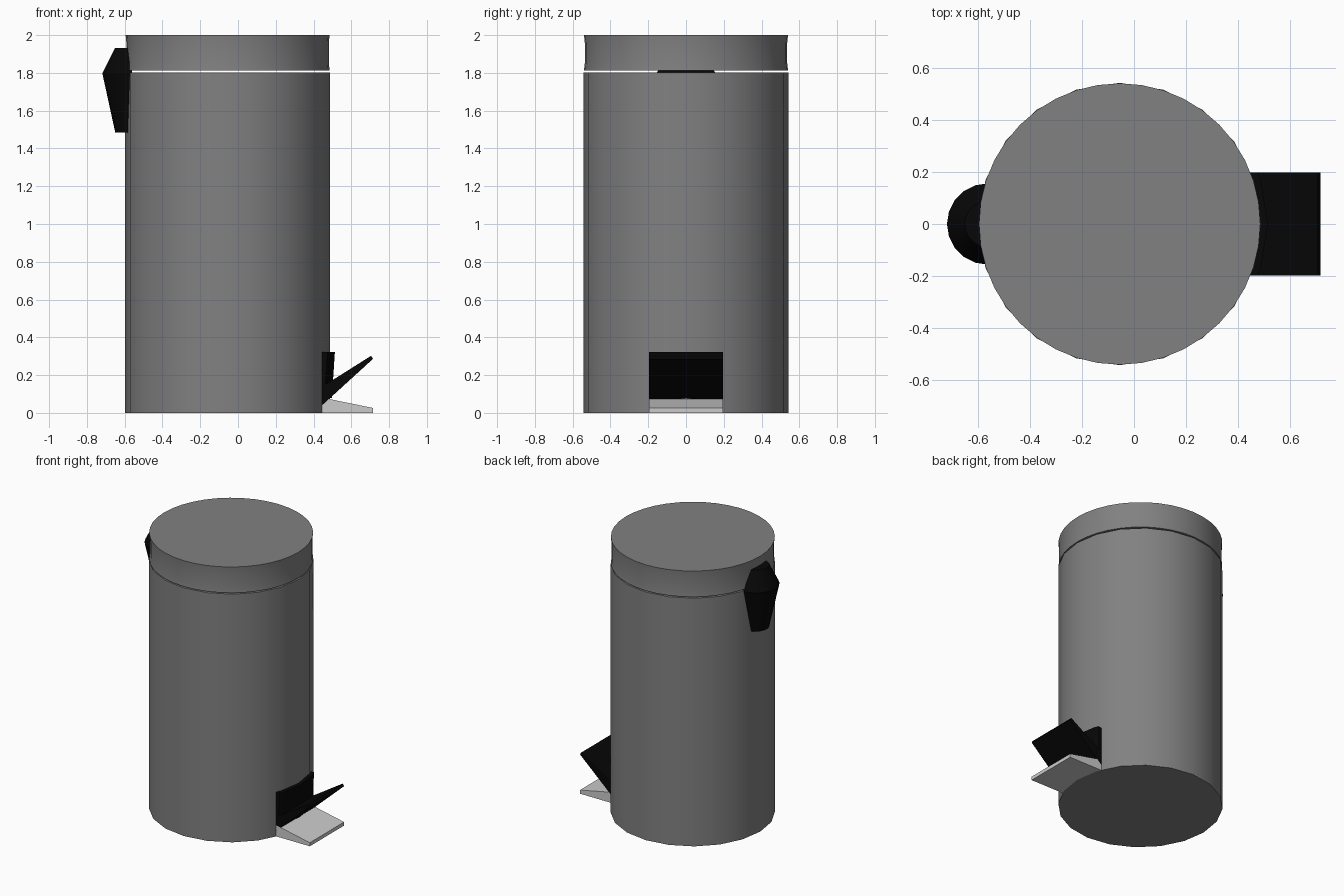
import bpy
from math import sin, cos, pi, radians

if "Cube" in bpy.data.objects:
    bpy.data.objects.remove(bpy.data.objects["Cube"])

CX, R = -0.055, 0.542


def material(name, v):
    m = bpy.data.materials.new(name)
    m.diffuse_color = (v, v, v, 1)
    m.use_nodes = True
    m.node_tree.nodes["Principled BSDF"].inputs["Base Color"].default_value = m.diffuse_color
    return m


grey = material("dark_grey", 0.22)
light = material("light_grey", 0.58)
black = material("black", 0.002)


def loft(name, rings, mat, smooth=False):
    """Closed solid through a stack of rings with equal point counts."""
    n = len(rings[0])
    verts = [p for r in rings for p in r]
    faces = [tuple(reversed(range(n))),
             tuple(range(len(verts) - n, len(verts)))]
    for k in range(len(rings) - 1):
        for i in range(n):
            j = (i + 1) % n
            faces.append((k * n + i, k * n + j, (k + 1) * n + j, (k + 1) * n + i))
    mesh = bpy.data.meshes.new(name)
    mesh.from_pydata(verts, [], faces)
    ob = bpy.data.objects.new(name, mesh)
    bpy.context.collection.objects.link(ob)
    mesh.materials.append(mat)
    bpy.ops.object.select_all(action='DESELECT')
    ob.select_set(True)
    bpy.context.view_layer.objects.active = ob
    bpy.ops.object.mode_set(mode='EDIT')
    bpy.ops.mesh.select_all(action='SELECT')
    bpy.ops.mesh.normals_make_consistent(inside=False)
    bpy.ops.object.mode_set(mode='OBJECT')
    if smooth:
        bpy.ops.object.shade_smooth_by_angle(angle=radians(30))
    return ob


def circle(r, z, sides=20):
    return [(CX + r * cos(2 * pi * i / sides), r * sin(2 * pi * i / sides), z)
            for i in range(sides)]


def half_circle(r, z, x=-0.562, n=10):
    return [(x - r * sin(pi * i / n), r * cos(pi * i / n), z) for i in range(n + 1)]


def slab(name, profile, half_width, mat):
    """Side profile in x/z, extruded across y."""
    return loft(name, [[(x, y, z) for x, z in profile]
                       for y in (-half_width, half_width)], mat)


# Bin body and floating, rounder lid with a slightly waisted rim
loft("bin_body", [circle(R, 0), circle(R, 1.803)], grey, True)
loft("lid", [circle(r, z, 40) for r, z in
             ((0.54, 1.812), (0.536, 1.85), (0.536, 1.96), (0.54, 2.0))], grey, True)

# Rear hinge cover: half-round, tapering up and down from the lid seam
loft("hinge_cover", [half_circle(0.088, 1.485), half_circle(0.156, 1.797),
                     half_circle(0.088, 1.933)], black, True)

# Pedal back plate wrapping the body
plate = [(0.42, -0.197), (0.474, -0.197), (0.486, -0.175), (0.513, 0),
         (0.486, 0.175), (0.474, 0.197), (0.42, 0.197)]
loft("pedal_back_plate", [[(x - d, y, z) for x, y in plate]
                          for d, z in ((0.016, 0.08), (0, 0.323))], black)

# Tilted foot pedal
slab("foot_pedal", [(0.445, 0.04), (0.715, 0.286), (0.704, 0.302),
                    (0.503, 0.175), (0.445, 0.139)], 0.197, black)

# Wedge foot on the floor
slab("base_foot", [(0.445, 0), (0.715, 0), (0.715, 0.026),
                   (0.49, 0.072), (0.445, 0.08)], 0.197, light)
